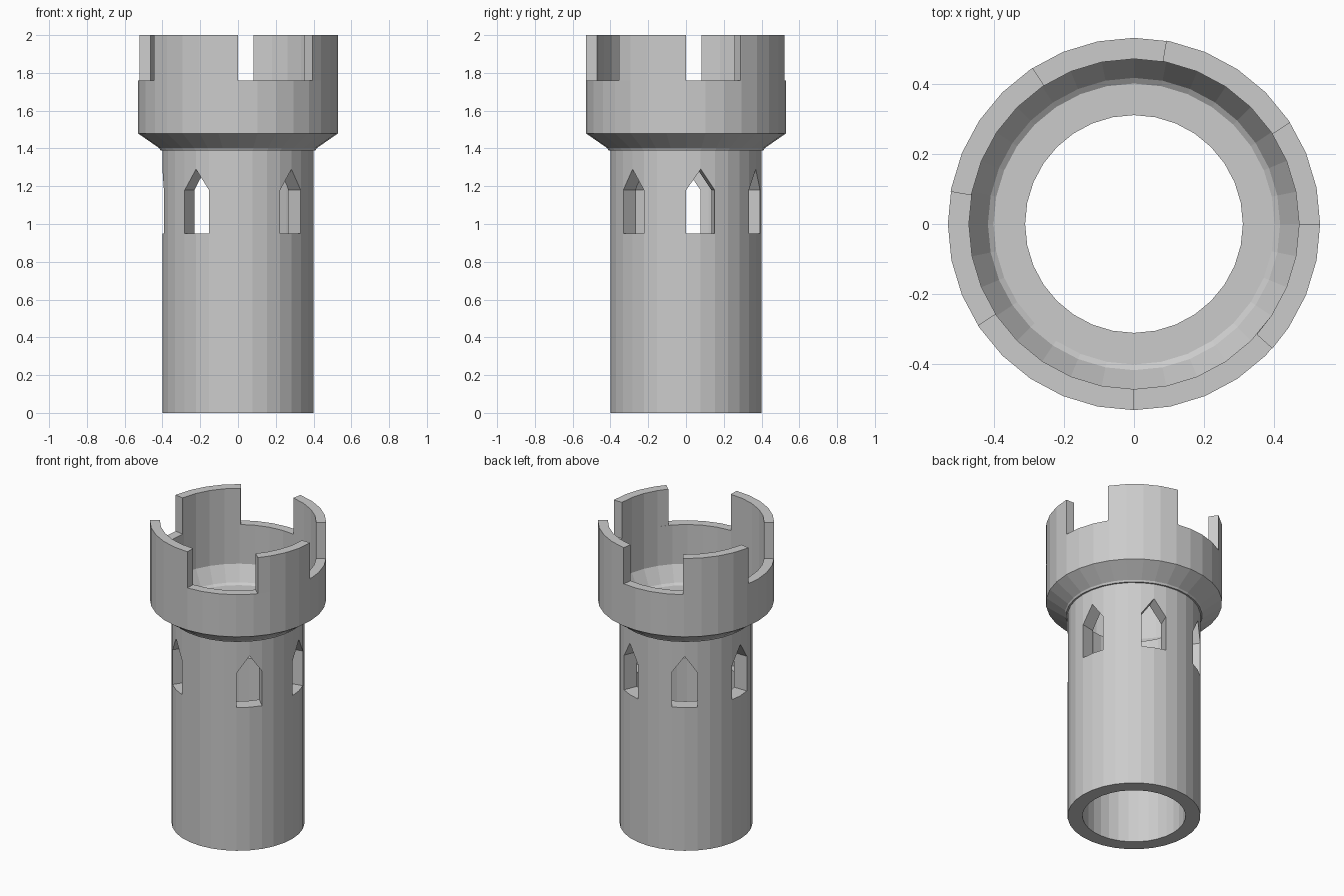
import bpy, bmesh
from math import cos, sin, radians, ceil, floor

if "Cube" in bpy.data.objects:
    bpy.data.objects.remove(bpy.data.objects["Cube"])

SEG = 360 / 32


def polar(r, deg, z):
    a = radians(deg)
    return (r * cos(a), r * sin(a), z)


def finish(bm, name):
    bmesh.ops.recalc_face_normals(bm, faces=bm.faces)
    me = bpy.data.meshes.new(name)
    bm.to_mesh(me)
    bm.free()
    ob = bpy.data.objects.new(name, me)
    bpy.context.collection.objects.link(ob)
    return ob


def sweep(name, profile, angles, closed):
    """Sweep a closed (r, z) profile round the z axis through the angles."""
    bm = bmesh.new()
    rings = [[bm.verts.new(polar(r, a, z)) for r, z in profile] for a in angles]
    n, m = len(profile), len(rings)
    for i in range(m if closed else m - 1):
        a, b = rings[i], rings[(i + 1) % m]
        for j in range(n):
            k = (j + 1) % n
            bm.faces.new((a[j], a[k], b[k], b[j]))
    if not closed:
        bm.faces.new(rings[0])
        bm.faces.new(rings[-1])
    return finish(bm, name)


def radial_prism(name, outline, deg, r0, r1):
    """Extrude a (sideways, z) outline outward along a compass direction."""
    a = radians(deg)
    bm = bmesh.new()
    ends = [[bm.verts.new((r * cos(a) - t * sin(a), r * sin(a) + t * cos(a), z))
             for t, z in outline] for r in (r0, r1)]
    n = len(outline)
    for j in range(n):
        k = (j + 1) % n
        bm.faces.new((ends[0][j], ends[0][k], ends[1][k], ends[1][j]))
    bm.faces.new(ends[0])
    bm.faces.new(ends[1])
    return finish(bm, name)


def cut(target, cutter):
    mod = target.modifiers.new("cut", 'BOOLEAN')
    mod.operation = 'DIFFERENCE'
    mod.solver = 'EXACT'
    mod.object = cutter
    bpy.context.view_layer.objects.active = target
    bpy.ops.object.modifier_apply(modifier=mod.name)
    bpy.data.objects.remove(cutter)


# Hollow shaft, flared corbel and parapet wall in one profile
profile = [(0.31, 0), (0.40, 0), (0.40, 1.39), (0.53, 1.48), (0.53, 1.76),
           (0.47, 1.76), (0.47, 1.50), (0.41, 1.39), (0.31, 1.39)]
tower = sweep("tower_wall", profile, [i * SEG for i in range(32)], True)

# Pointed windows, one every five wall panels
w = 0.077
window = [(-w, 0.95), (w, 0.95), (w, 1.18), (0, 1.29), (-w, 1.18)]
for i in range(6):
    cut(tower, radial_prism("window_cutter", window, -45 + i * 5 * SEG, 0.2, 0.6))

# Ragged breach through the corbel and parapet
breach = [(-0.13, 1.36), (0.02, 1.345), (0.16, 1.37), (0.155, 1.44),
          (0.06, 1.54), (-0.03, 1.70), (-0.095, 1.74), (-0.11, 1.55)]
cut(tower, radial_prism("breach_cutter", breach, -47, 0.36, 0.8))

# Battlements
for i, (a0, a1) in enumerate([(-42, 0), (33, 80), (123, 170), (213, 270)]):
    inner = [k * SEG for k in range(floor(a0 / SEG) + 1, ceil(a1 / SEG))]
    sweep(f"battlement_{i + 1}",
          [(0.47, 1.76), (0.53, 1.76), (0.53, 2.0), (0.47, 2.0)],
          [a0] + inner + [a1], False)
